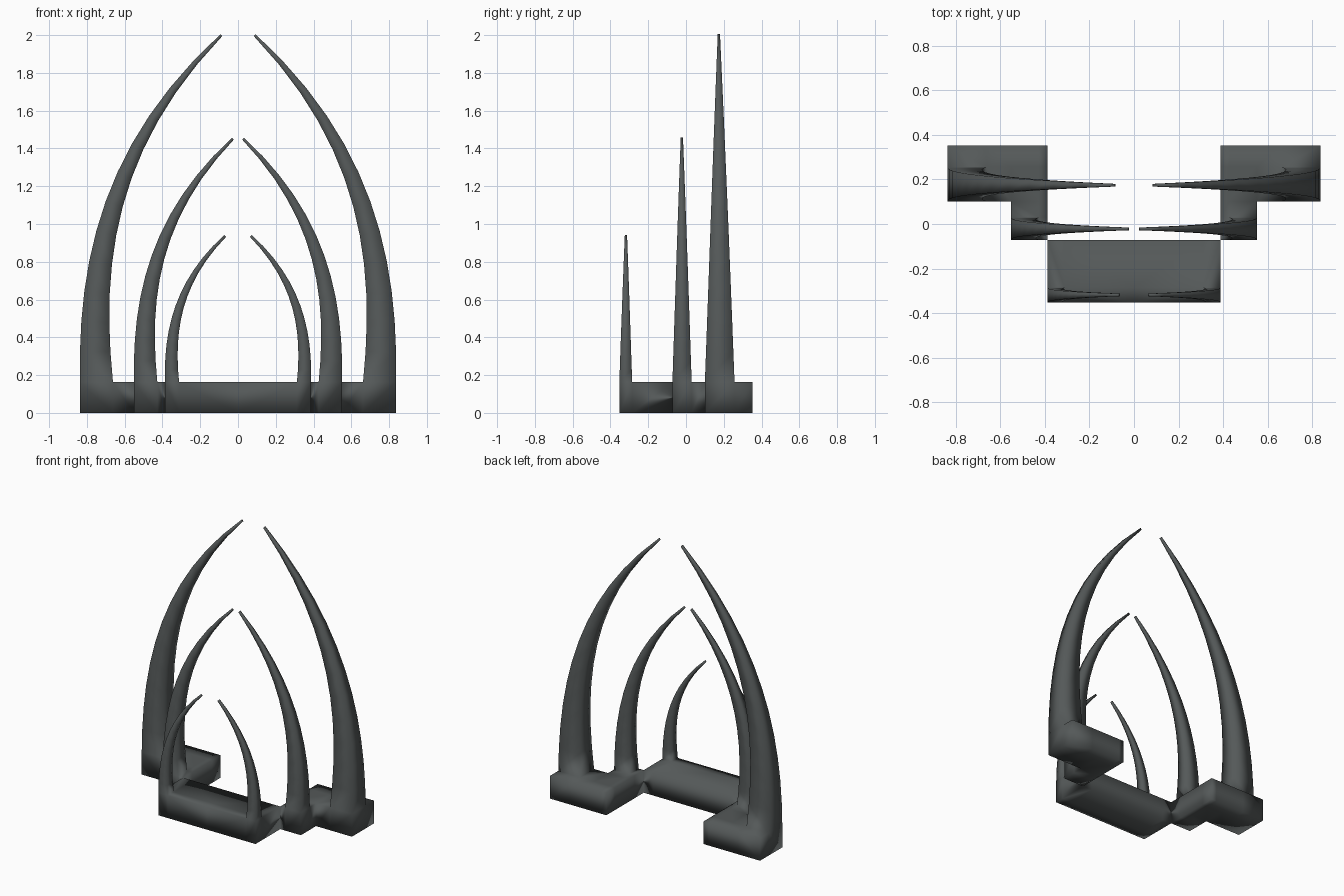
import bpy
from mathutils import Vector

if "Cube" in bpy.data.objects:
    bpy.data.objects.remove(bpy.data.objects["Cube"])

TOP = 0.163
verts, faces, index = [], [], {}


def vid(p):
    """Index of a shared vertex at p."""
    key = tuple(round(c, 4) for c in p)
    if key not in index:
        index[key] = len(verts)
        verts.append(key)
    return index[key]


def face(*pts):
    faces.append([vid(p) for p in pts])


def bezier(p, t):
    s = 1 - t
    pos = p[0]*s**3 + p[1]*3*s*s*t + p[2]*3*s*t*t + p[3]*t**3
    tan = (p[1]-p[0])*3*s*s + (p[2]-p[1])*6*s*t + (p[3]-p[2])*3*t*t
    return pos, tan.normalized()


def tusk(x0, x1, y0, y1, tip, steps=12):
    """Square tapering tusk growing from a top cell and curving to the tip."""
    base = Vector(((x0+x1)/2, (y0+y1)/2, TOP))
    tip = Vector(tip)
    d = tip - base
    path = [base,
            base + Vector((-0.06*d.x, 0.1*d.y, 0.35*d.z)),
            base + Vector((0.105*d.x, 0.6*d.y, 0.685*d.z)), tip]
    prev = [(x0, y0, TOP), (x1, y0, TOP), (x1, y1, TOP), (x0, y1, TOP)]
    for i in range(1, steps + 1):
        t = i / steps
        pos, tan = bezier(path, t)
        side = Vector((tan.z, 0, -tan.x))
        hx = (x1-x0)/2*(1-t) + 0.007*t
        hy = (y1-y0)/2*(1-t) + 0.006*t
        ring = [tuple(pos + side*hx*a + Vector((0, hy*b, 0)))
                for a, b in ((-1, -1), (1, -1), (1, 1), (-1, 1))]
        for k in range(4):
            n = (k + 1) % 4
            face(prev[k], prev[n], ring[n], ring[k])
        prev = ring
    face(*prev)


# Right half of the stepped base: grid lines of the back, middle and front blocks
blocks = [
    ([0.387, 0.427, 0.551, 0.662, 0.837], [0.10, 0.257, 0.353]),
    ([0.387, 0.427, 0.551], [-0.072, 0.03, 0.10]),
    ([0.0, 0.312, 0.387], [-0.353, -0.285, -0.072]),
]
# Tusk tips, each growing from the outer front cell of its block
tips = [(0.088, 0.174, 2.0), (0.027, -0.022, 1.452), (0.068, -0.318, 0.937)]

edges = set()
for (xs, ys), tip in zip(blocks, tips):
    for i in range(len(xs) - 1):
        for j in range(len(ys) - 1):
            x0, x1, y0, y1 = xs[i], xs[i+1], ys[j], ys[j+1]
            c = [(x0, y0), (x1, y0), (x1, y1), (x0, y1)]
            edges.update((c[k], c[(k+1) % 4]) for k in range(4))
            face(*[(x, y, 0) for x, y in reversed(c)])
            if i == len(xs) - 2 and j == 0:
                tusk(x0, x1, y0, y1, tip)
            else:
                face(*[(x, y, TOP) for x, y in c])

# Outer walls of the base, open on the mirror plane
for a, b in sorted(edges):
    if (b, a) not in edges and not (a[0] == 0 and b[0] == 0):
        face((*a, 0), (*b, 0), (*b, TOP), (*a, TOP))

mesh = bpy.data.meshes.new("tusked_base")
mesh.from_pydata(verts, [], faces)
mesh.update()
obj = bpy.data.objects.new("tusked_base", mesh)
bpy.context.collection.objects.link(obj)
for p in mesh.polygons:
    p.use_smooth = True

# Left half
mirror = obj.modifiers.new("mirror", 'MIRROR')
mirror.use_clip = True
mirror.merge_threshold = 0.0005

# Dark grey finish
mat = bpy.data.materials.new("dark_grey")
mat.diffuse_color = (0.09, 0.10, 0.10, 1)
mat.use_nodes = True
mat.node_tree.nodes["Principled BSDF"].inputs["Base Color"].default_value = mat.diffuse_color
mesh.materials.append(mat)
